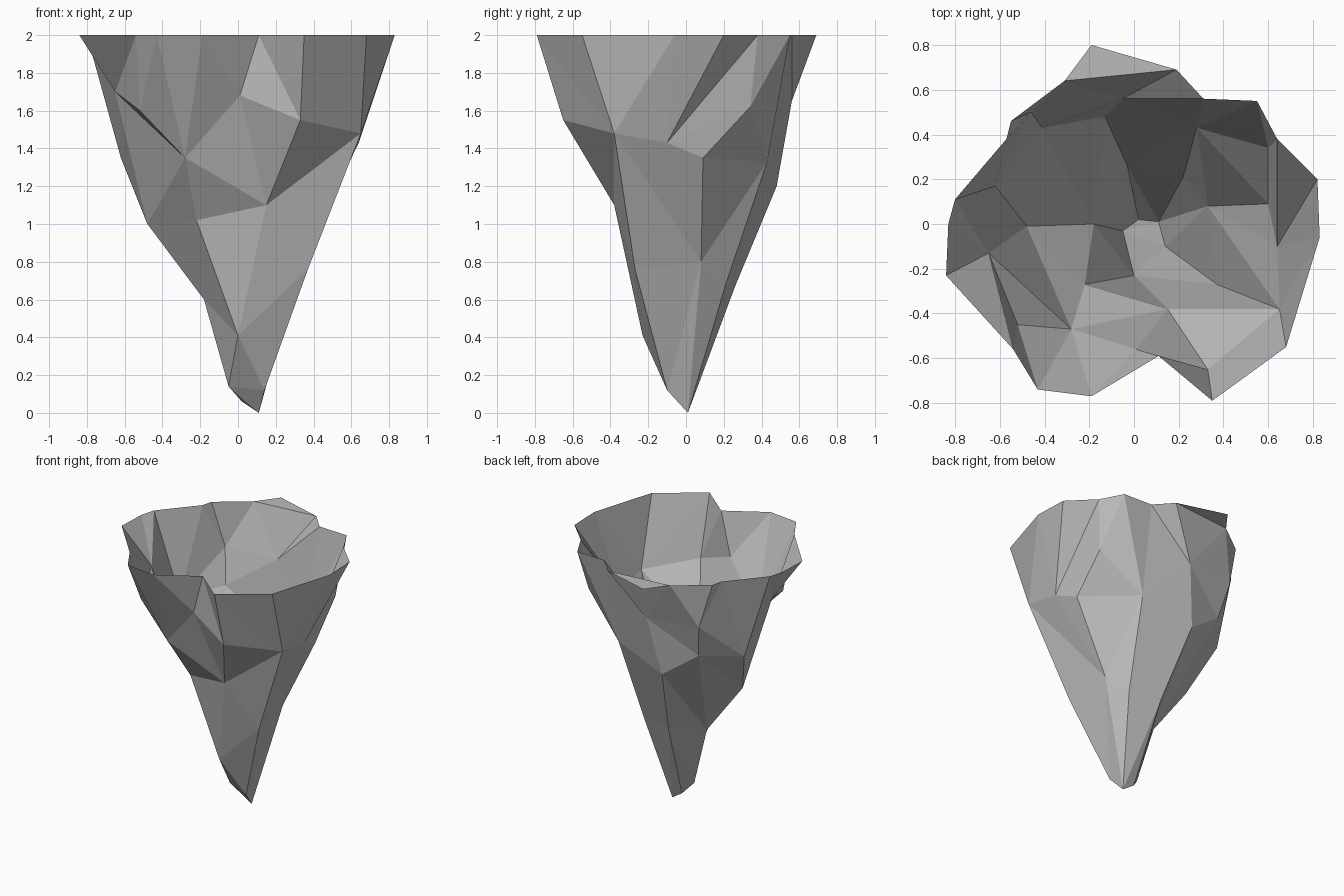
import bpy
import bmesh

default_cube = bpy.data.objects.get("Cube")
if default_cube:
    bpy.data.objects.remove(default_cube, do_unlink=True)

TOP = 2.0

# Cross-sections, each counter-clockwise from the +x side; rim points without a height sit at TOP
rim_ring = [(.83, -.06), (.82, .2), (.64, .38), (.6, .34, 1.62), (.55, .55), (.31, .56), (.19, .69),
            (-.31, .64), (-.55, .46), (-.57, .38), (-.8, .11), (-.83, 0), (-.84, -.23), (-.54, -.56),
            (-.52, -.45, 1.6), (-.43, -.74), (-.19, -.77), (.11, -.59), (.35, -.79), (.68, -.55)]
shoulder_ring = [(.64, -.1, 1.43), (.6, .09, 1.35), (.28, .43, 1.33), (-.05, .56, 1.65),
                 (-.46, .5, 1.66), (-.62, .17, 1.35), (-.65, -.13, 1.7), (-.28, -.47, 1.35),
                 (.01, -.56, 1.68), (.33, -.65, 1.55), (.65, -.38, 1.48)]
waist_ring = [(.33, .08, .8), (.22, .21, .68), (-.03, .26, .67), (-.13, .48, 1.2), (-.41, .43, 1.4),
              (-.48, -.01, 1), (-.22, -.27, 1.02), (.15, -.38, 1.1), (.37, -.27, .76)]
foot_ring = [(.11, .01, 0), (.02, .02, .06), (-.05, -.03, .14), (-.18, 0, .6), (0, -.23, .41), (.14, -.1, .12)]


def add_ring(bm, points):
    """Add one cross-section as loose vertices."""
    return [bm.verts.new(p if len(p) == 3 else (*p, TOP)) for p in points]


def stitch(bm, upper, lower, steps):
    """Join two rings with triangles; each letter advances the upper (u) or lower (l) ring."""
    i = j = 0
    for step in steps.replace(" ", ""):
        a, b = upper[i % len(upper)], lower[j % len(lower)]
        if step == "u":
            i += 1
            bm.faces.new((b, upper[i % len(upper)], a))
        else:
            j += 1
            bm.faces.new((b, lower[j % len(lower)], a))


def flat_material(name, value):
    """Create a plain grey material."""
    mat = bpy.data.materials.new(name)
    mat.use_nodes = True
    colour = (value, value, value, 1)
    mat.diffuse_color = colour
    shader = mat.node_tree.nodes["Principled BSDF"]
    shader.inputs["Base Color"].default_value = colour
    shader.inputs["Roughness"].default_value = 0.8
    return mat


bm = bmesh.new()
rim, shoulder, waist, foot = [
    add_ring(bm, ring) for ring in (rim_ring, shoulder_ring, waist_ring, foot_ring)]

# Faceted wall, from the rim down to the foot
stitch(bm, rim, shoulder, "uuu ll uu l uu l uu l u l uuuu l uu l u l u l uu l")
stitch(bm, shoulder, waist, "uu lll u l uu l uu ll uuu ll u")
stitch(bm, waist, foot, "uu lll uuuu l uu l u l")

# Fill the two notches where the rim ring dips
for k in [n for n, p in enumerate(rim_ring) if len(p) == 3]:
    bm.faces.new((rim[k], rim[k + 1], rim[k - 1]))

# Close the foot with a fan
hub = foot[2]
fan = foot[3:] + foot[:2]
for a, b in zip(fan, fan[1:]):
    bm.faces.new((hub, b, a))

# Flat lip at the back of the rim
peak = bm.verts.new((-.19, .8, TOP))
bm.faces.new((rim[6], peak, rim[7]))

mesh = bpy.data.meshes.new("rock_cone")
bm.to_mesh(mesh)
bm.free()
mesh.materials.append(flat_material("stone grey", 0.5))
rock_cone = bpy.data.objects.new("rock_cone", mesh)
bpy.context.collection.objects.link(rock_cone)
